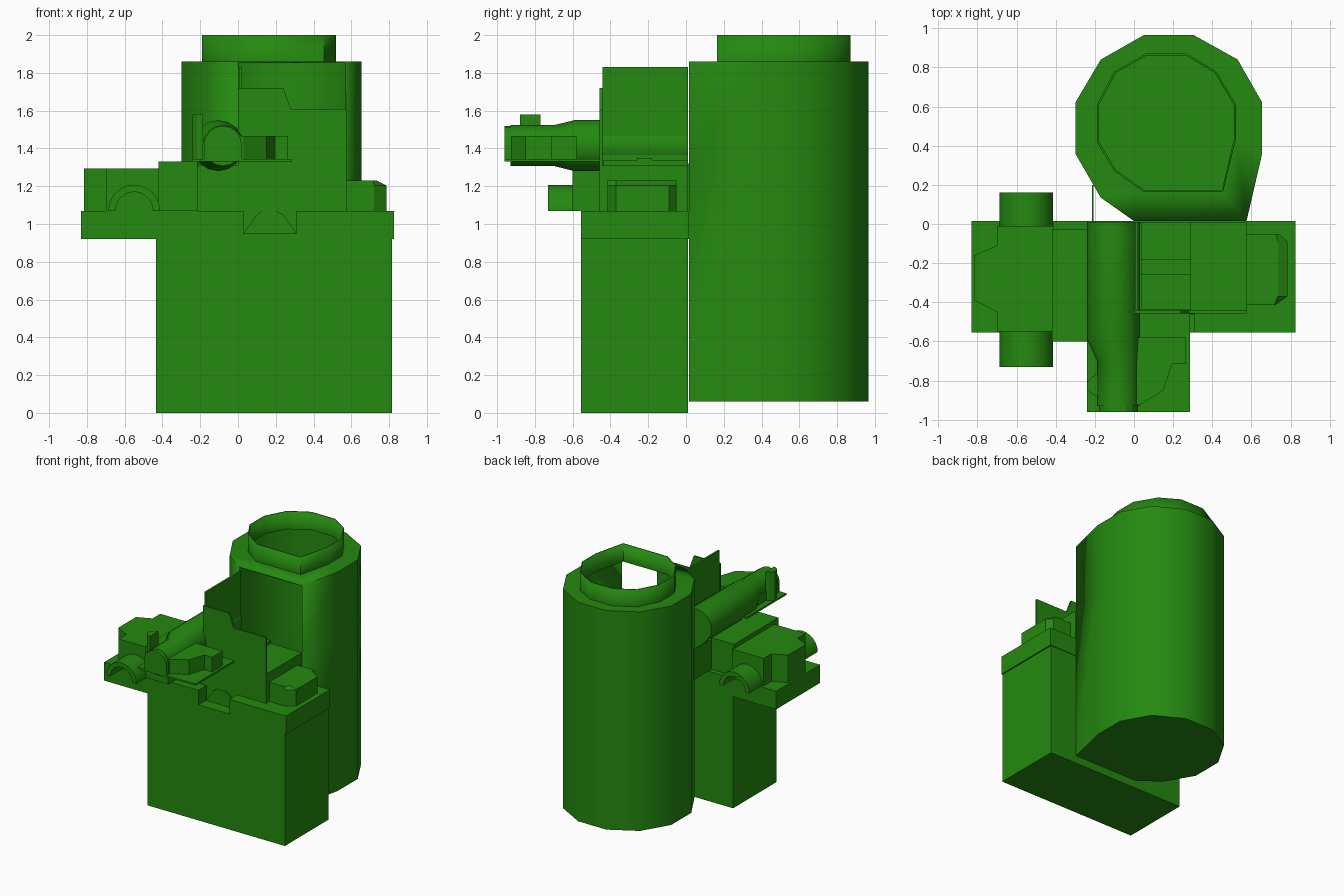
import bpy, bmesh, math
from mathutils import Vector

cube = bpy.data.objects.get("Cube")
if cube:
    bpy.data.objects.remove(cube)

green = bpy.data.materials.new("deep green")
green.use_nodes = True
COLOUR = (0.018, 0.25, 0.005, 1)
green.diffuse_color = COLOUR
green.node_tree.nodes["Principled BSDF"].inputs["Base Color"].default_value = COLOUR


def finish(name, bm, smooth=False, fix=True):
    if fix:
        bmesh.ops.recalc_face_normals(bm, faces=bm.faces)
    mesh = bpy.data.meshes.new(name)
    bm.to_mesh(mesh)
    bm.free()
    mesh.materials.append(green)
    ob = bpy.data.objects.new(name, mesh)
    bpy.context.collection.objects.link(ob)
    if smooth:
        bpy.ops.object.select_all(action='DESELECT')
        ob.select_set(True)
        bpy.context.view_layer.objects.active = ob
        bpy.ops.object.shade_smooth_by_angle(angle=math.radians(35))
    return ob


def loft(name, rings, smooth=False):
    """Closed solid through matching rings of points."""
    bm = bmesh.new()
    rows = [[bm.verts.new(p) for p in ring] for ring in rings]
    n = len(rows[0])
    for a, b in zip(rows, rows[1:]):
        for i in range(n):
            j = (i + 1) % n
            bm.faces.new((a[i], a[j], b[j], b[i]))
    bm.faces.new(rows[0][::-1])
    bm.faces.new(rows[-1])
    return finish(name, bm, smooth)


def prism_z(name, pts, lo, hi):
    return loft(name, [[(x, y, z) for x, y in pts] for z in (lo, hi)])


def prism_y(name, pts, lo, hi, smooth=False):
    return loft(name, [[(x, y, z) for x, z in pts] for y in (lo, hi)], smooth)


def box(name, x0, x1, y0, y1, z0, z1):
    return prism_z(name, [(x0, y0), (x1, y0), (x1, y1), (x0, y1)], z0, z1)


def arc(cx, cz, r, start, end, n):
    angles = [math.radians(start + (end - start) * i / n) for i in range(n + 1)]
    return [(cx + r * math.cos(a), cz + r * math.sin(a)) for a in angles]


# Base cabinet and the overhanging slab with its front notch
box("base_block", -0.435, 0.815, -0.555, 0.01, 0, 0.92)
slab = [(-0.83, -0.555), (0.03, -0.555), (0.03, -0.45), (0.31, -0.45),
        (0.31, -0.555), (0.825, -0.555), (0.825, 0.015), (-0.83, 0.015)]
prism_z("top_slab", slab, 0.92, 1.07)
hump = [(0.03, 0.95), (0.31, 0.95), (0.24, 1.05), (0.2, 1.07), (0.13, 1.07), (0.1, 1.05)]
prism_y("notch_hump", hump, -0.46, -0.45)
box("notch_floor", 0.03, 0.31, -0.555, -0.45, 0.92, 0.95)

# Tall tank: twelve-sided shell with a squared, open upper front and a collar
outer = [(0.0, 0.015), (0.575, 0.015), (0.655, 0.36), (0.655, 0.62), (0.53, 0.84), (0.305, 0.965),
         (0.05, 0.965), (-0.17, 0.84), (-0.3, 0.62), (-0.3, 0.36), (-0.17, 0.135)]
inner = [(0.05, 0.165), (0.455, 0.165), (0.52, 0.43), (0.52, 0.61), (0.42, 0.78), (0.27, 0.87),
         (0.06, 0.87), (-0.1, 0.78), (-0.19, 0.61), (-0.19, 0.42), (-0.1, 0.27)]
bm = bmesh.new()
levels = [(outer, 0.06), (outer, 1.3), (outer, 1.86), (inner, 1.86), (inner, 2.0)]
rows = [[bm.verts.new((x, y, z)) for x, y in ring] for ring, z in levels]
bm.faces.new(rows[0][::-1])
for level, (a, b) in enumerate(zip(rows, rows[1:])):
    for i in range(len(a)):
        j = (i + 1) % len(a)
        if not (level == 1 and i == 0):
            bm.faces.new((a[i], a[j], b[j], b[i]))
tank = finish("tank_shell", bm, True, fix=False)
wall = tank.modifiers.new("wall", 'SOLIDIFY')
wall.thickness = 0.01
wall.offset = -1

# Housing on the slab, its thin link to the tank, and the guard plates
box("main_housing", -0.215, 0.575, -0.45, 0.01, 1.07, 1.31)
box("side_housing", -0.42, -0.215, -0.6, -0.025, 1.07, 1.33)
box("tank_link_plate", -0.215, -0.207, 0.0, 0.2, 1.07, 1.32)
guard = [(0.0, 1.07), (0.575, 1.07), (0.575, 1.61), (0.28, 1.61), (0.24, 1.72), (0.0, 1.72)]
prism_y("front_guard", guard, -0.457, -0.442)
box("side_guard", 0.005, 0.02, -0.442, 0.01, 1.31, 1.83)
box("feed_tray", 0.035, 0.29, -0.44, 0.01, 1.31, 1.335)
box("feed_rail", 0.035, 0.29, -0.26, -0.18, 1.335, 1.35)

# Tapered tube with its cradle, end cap, latch and receiver
stations = [(0.01, -0.105, 0.135), (-0.59, -0.105, 0.135), (-0.7, -0.08, 0.108), (-0.93, -0.08, 0.108)]
loft("tapered_tube", [[(x, y, z) for x, z in arc(cx, 1.415, r, 0, 337.5, 15)]
                      for y, cx, r in stations], True)
box("tube_cradle", -0.24, 0.285, -0.96, -0.45, 1.33, 1.345)
box("tube_saddle", -0.19, 0.025, -0.93, -0.6, 1.345, 1.42)
cap = [(-0.18, 1.345), (0.02, 1.345)] + arc(-0.08, 1.42, 0.1, 0, 180, 8)
prism_y("tube_end_cap", cap, -0.96, -0.925)
latch = [(-0.185, -0.77), (-0.215, -0.78), (-0.24, -0.81), (-0.24, -0.84), (-0.215, -0.87), (-0.185, -0.88)]
prism_z("side_latch", latch, 1.345, 1.58)
receiver = [(0.0, -0.925), (0.03, -0.925), (0.15, -0.85), (0.195, -0.715), (0.265, -0.715),
            (0.265, -0.58), (0.0, -0.58)]
prism_z("receiver", receiver, 1.345, 1.465)

# Right-hand drum box with an arched spout at each end
drum_box = [(-0.815, -0.39), (-0.7, -0.45), (-0.7, -0.55), (-0.41, -0.55), (-0.41, -0.01),
            (-0.7, -0.01), (-0.7, -0.11), (-0.815, -0.16)]
prism_z("drum_box", drum_box, 1.07, 1.295)
arch = arc(-0.55, 1.07, 0.137, 0, 180, 12) + arc(-0.55, 1.07, 0.1, 180, 0, 12)
for name, y0, y1 in (("front_spout", -0.73, -0.54), ("back_spout", -0.02, 0.16)):
    prism_y(name, arch, y0, y1, True)

# Left-hand side box with chamfered outer edges
low = [(0.57, -0.415), (0.72, -0.415), (0.785, -0.37), (0.785, -0.09), (0.74, -0.05), (0.57, -0.05)]
high = [(0.57, -0.415), (0.715, -0.415), (0.735, -0.37), (0.735, -0.09), (0.725, -0.05), (0.57, -0.05)]
loft("side_box", [[(x, y, 1.07) for x, y in low], [(x, y, 1.205) for x, y in low],
                  [(x, y, 1.23) for x, y in high]])
